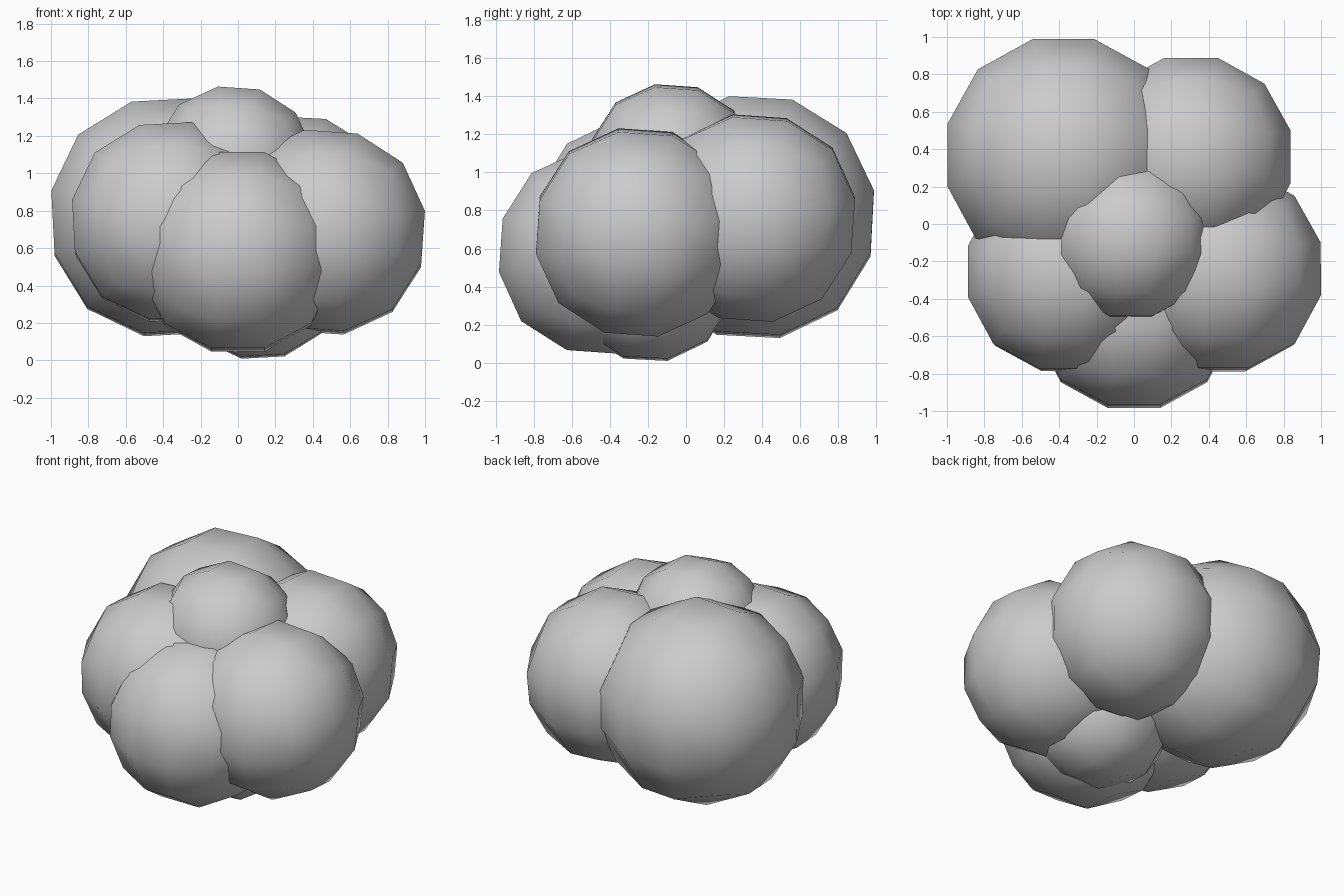
import bpy
import bmesh
from math import radians, tan, pi
from mathutils import Euler, Vector

cube = bpy.data.objects.get("Cube")
if cube:
    bpy.data.objects.remove(cube)

grey = bpy.data.materials.new("soft_grey")
grey.use_nodes = True
colour = (0.6, 0.6, 0.6, 1)
grey.diffuse_color = colour
grey.node_tree.nodes["Principled BSDF"].inputs["Base Color"].default_value = colour


def puff(name, centre, reach, tilt):
    """Rounded cube with three cells per side; reach is the centre-to-flat distance."""
    bm = bmesh.new()
    bmesh.ops.create_cube(bm, size=2)
    bmesh.ops.subdivide_edges(bm, edges=bm.edges[:], cuts=2, use_grid_fill=True)
    radius = reach * (1 + 2 * tan(pi / 12) ** 2) ** 0.5
    turn = Euler([radians(a) for a in tilt]).to_matrix()
    for v in bm.verts:
        # equal angular spacing across each cube side
        direction = Vector([tan(c * pi / 4) for c in v.co]).normalized()
        v.co = turn @ direction * radius
    for face in bm.faces:
        face.smooth = True
    mesh = bpy.data.meshes.new(name)
    bm.to_mesh(mesh)
    bm.free()
    mesh.materials.append(grey)
    obj = bpy.data.objects.new(name, mesh)
    obj.location = centre
    bpy.context.collection.objects.link(obj)


# Overlapping puffs of the cluster: name, centre, reach, tilt in degrees
puff("back_right_puff", (-0.37, 0.36, 0.765), 0.62, (-3, -3, 0))
puff("back_left_puff", (0.30, 0.35, 0.76), 0.53, (-4, 3, 0))
puff("front_right_puff", (-0.36, -0.26, 0.74), 0.52, (-3, -3, 0))
puff("front_left_puff", (0.46, -0.25, 0.685), 0.53, (-4, 4, 0))
puff("front_puff", (0, -0.45, 0.58), 0.525, (-4, 0, 0))
puff("top_puff", (-0.025, -0.08, 1.03), 0.42, (-4, 4, 0))
puff("bottom_puff", (0.11, -0.19, 0.45), 0.43, (-3, -3, 0))
